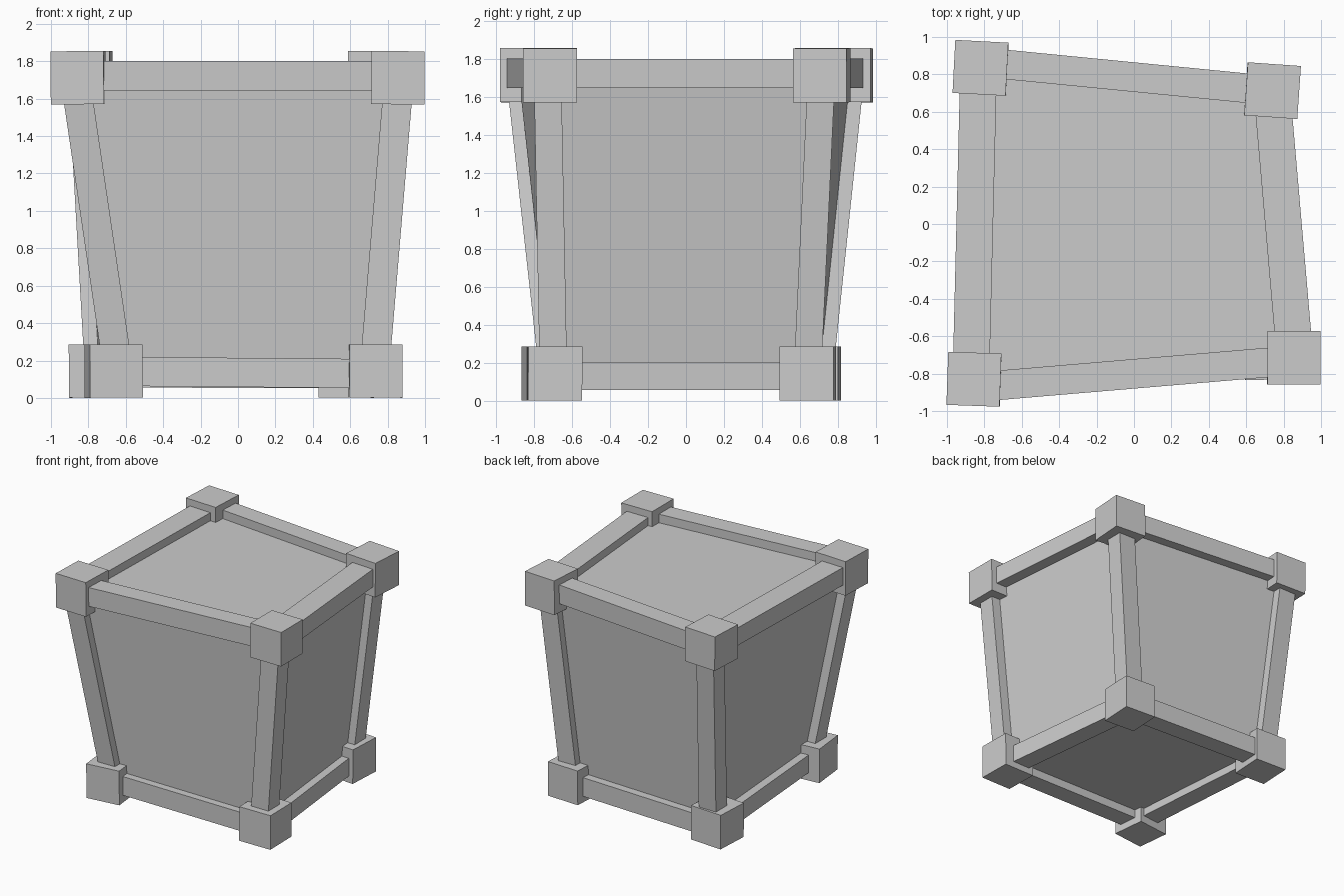
import bpy
import bmesh
from math import radians
from mathutils import Vector
from itertools import product

if "Cube" in bpy.data.objects:
    bpy.data.objects.remove(bpy.data.objects["Cube"])

ZC = {-1: 0.144, 1: 1.712}   # corner block centre heights
# corner sign -> block x, block y, block turn about z, frame point x, y, z
CORNERS = {
    (-1, -1, -1): (-0.665, -0.71, 6, -0.640, -0.70, 0.142),
    (1, -1, -1): (0.735, -0.69, 1, 0.728, -0.697, 0.130),
    (-1, 1, -1): (-0.755, 0.665, -3, -0.74, 0.70, 0.134),
    (1, 1, -1): (0.58, 0.64, -3, 0.58, 0.638, 0.130),
    (-1, -1, 1): (-0.855, -0.83, -2, -0.873, -0.875, 1.723),
    (1, -1, 1): (0.855, -0.715, 0, 0.862, -0.728, 1.723),
    (-1, 1, 1): (-0.82, 0.835, -3, -0.83, 0.867, 1.723),
    (1, 1, 1): (0.74, 0.713, -4, 0.737, 0.713, 1.723),
}
# beam half thickness in x, y, z, by the axis the beam runs along
HALF = {0: (0, 0.079, 0.078), 1: (0.098, 0, 0.074), 2: (0.079, 0.072, 0)}
AXES = "xyz"


def label(key, skip=None):
    words = (("left", "right"), ("front", "back"), ("bottom", "top"))
    return "_".join(words[i][key[i] > 0] for i in (2, 1, 0) if i != skip)


def frame_point(key):
    return Vector(CORNERS[key][3:])


def shaped_cube(name, place):
    """Cube whose eight corners are placed by their signs."""
    bm = bmesh.new()
    bmesh.ops.create_cube(bm, size=2)
    for v in bm.verts:
        v.co = place(tuple(round(c) for c in v.co))
    mesh = bpy.data.meshes.new(name)
    bm.to_mesh(mesh)
    bm.free()
    ob = bpy.data.objects.new(name, mesh)
    bpy.context.collection.objects.link(ob)
    return ob


# Skewed crate body
shaped_cube("panel_body", lambda s: frame_point(s) + Vector(s) * 0.007)

# Corner blocks
for key, (x, y, turn, *_) in CORNERS.items():
    block = shaped_cube("corner_" + label(key), lambda s: Vector(s) * 0.142)
    block.location = (x, y, ZC[key[2]])
    block.rotation_euler = (0, radians(0.4 * key[0]), radians(turn))

# Twelve edge beams
for axis in range(3):
    for ends in product((-1, 1), repeat=2):
        key = list(ends)
        key.insert(axis, -1)
        half = Vector(HALF[axis])
        if axis == 1 and key[2] < 0:
            half.x = 0.08   # lower side beams are slimmer

        def place(s):
            end = key.copy()
            end[axis] = s[axis]
            return frame_point(tuple(end)) + Vector([a * b for a, b in zip(s, half)])

        shaped_cube("beam_" + AXES[axis] + "_" + label(key, axis), place)
